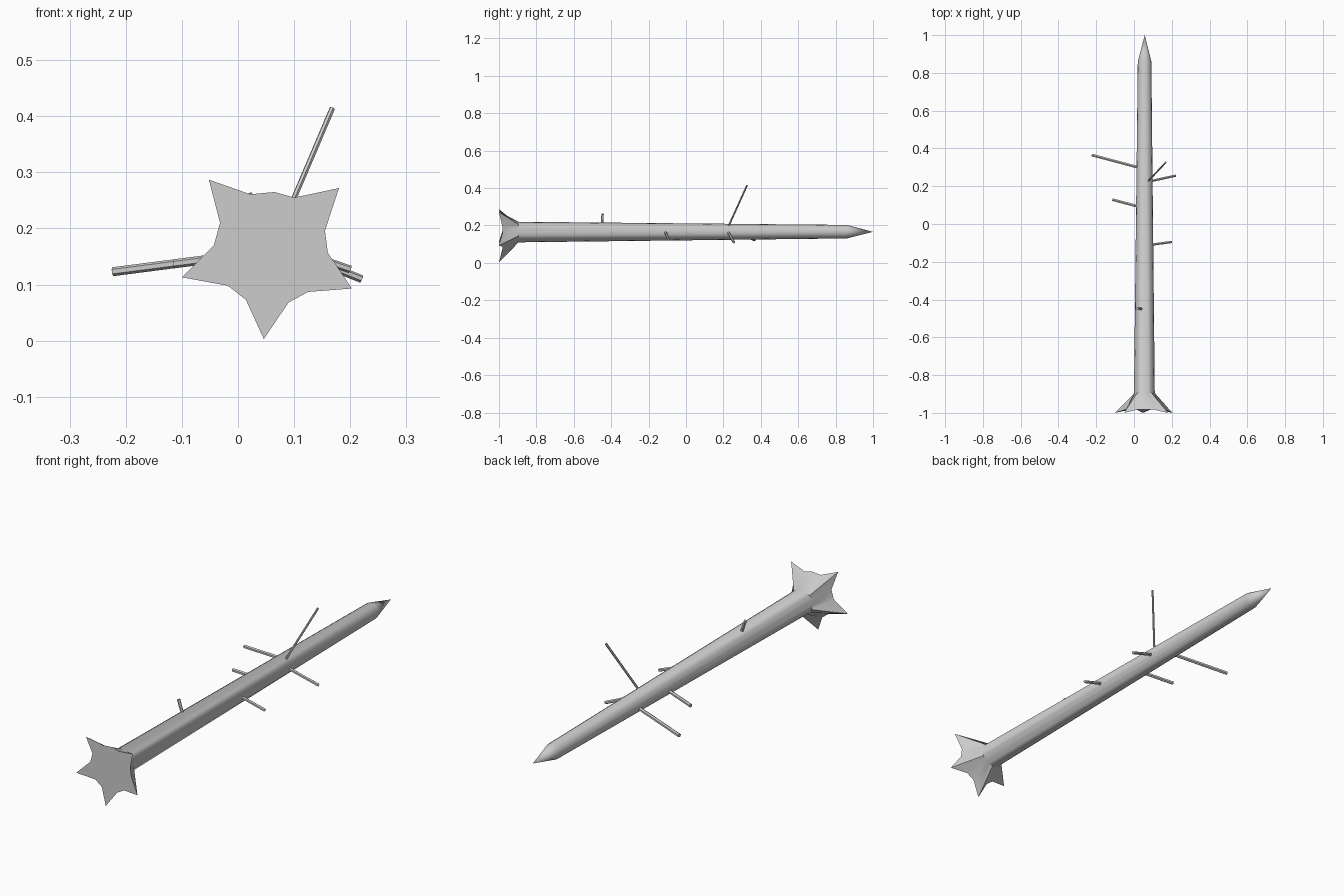
import bpy, bmesh, math
from mathutils import Vector

if "Cube" in bpy.data.objects:
    bpy.data.objects.remove(bpy.data.objects["Cube"])

SIDES = 16


def finish(name, bm, smooth=True):
    bmesh.ops.recalc_face_normals(bm, faces=bm.faces)
    me = bpy.data.meshes.new(name)
    bm.to_mesh(me)
    bm.free()
    ob = bpy.data.objects.new(name, me)
    bpy.context.collection.objects.link(ob)
    if smooth:
        bpy.ops.object.select_all(action='DESELECT')
        ob.select_set(True)
        bpy.context.view_layer.objects.active = ob
        bpy.ops.object.shade_smooth_by_angle(angle=math.radians(30))
    return ob


def ring(bm, y, radius, cx, cz):
    return [bm.verts.new((cx + radius * math.cos(a), y, cz + radius * math.sin(a)))
            for a in (math.radians(-90 + 360 * k / SIDES) for k in range(SIDES))]


# Root outline (x, z), counter-clockwise from the lowest root
roots = [(0.046, 0.003), (0.09, 0.068), (0.125, 0.087), (0.203, 0.093),
         (0.16, 0.157), (0.155, 0.196), (0.18, 0.272), (0.1, 0.255),
         (0.065, 0.265), (0.022, 0.261), (-0.052, 0.287), (-0.032, 0.21),
         (-0.043, 0.17), (-0.1, 0.113), (-0.018, 0.098), (0.014, 0.073)]
tips = {0, 3, 6, 10, 13}

# Fallen trunk: star-shaped root flare, long taper, pointed end
bm = bmesh.new()
base = [bm.verts.new((x, -1.0 if i in tips else -0.982, z))
        for i, (x, z) in enumerate(roots)]
rings = [base,
         ring(bm, -0.895, 0.055, 0.055, 0.165),
         ring(bm, 0.86, 0.036, 0.056, 0.167)]
apex = bm.verts.new((0.057, 1.0, 0.166))
for a, b in zip(rings, rings[1:]):
    for i in range(SIDES):
        j = (i + 1) % SIDES
        bm.faces.new((a[i], a[j], b[j], b[i]))
for i in range(SIDES):
    bm.faces.new((rings[-1][i], rings[-1][(i + 1) % SIDES], apex))
bm.faces.new(base)
finish("trunk", bm)

# Branch stubs: start inside the trunk, end point, radius
branches = {
    "branch_left_long": ((0.04, 0.295, 0.157), (-0.223, 0.365, 0.123), 0.008),
    "branch_left_short": ((0.04, 0.088, 0.157), (-0.114, 0.129, 0.137), 0.008),
    "branch_right_upper": ((0.075, 0.224, 0.168), (0.22, 0.256, 0.11), 0.007),
    "branch_right_lower": ((0.075, -0.112, 0.17), (0.2, -0.095, 0.127), 0.007),
    "branch_top_long": ((0.07, 0.222, 0.184), (0.168, 0.326, 0.414), 0.005),
    "branch_top_short": ((0.044, -0.45, 0.195), (0.018, -0.446, 0.262), 0.007),
}
for name, (p, q, r) in branches.items():
    p, q = Vector(p), Vector(q)
    bm = bmesh.new()
    bmesh.ops.create_cone(bm, cap_ends=True, segments=6, radius1=r, radius2=r,
                          depth=(q - p).length)
    ob = finish(name, bm, smooth=False)
    ob.location = (p + q) / 2
    ob.rotation_euler = (q - p).to_track_quat('Z', 'Y').to_euler()
